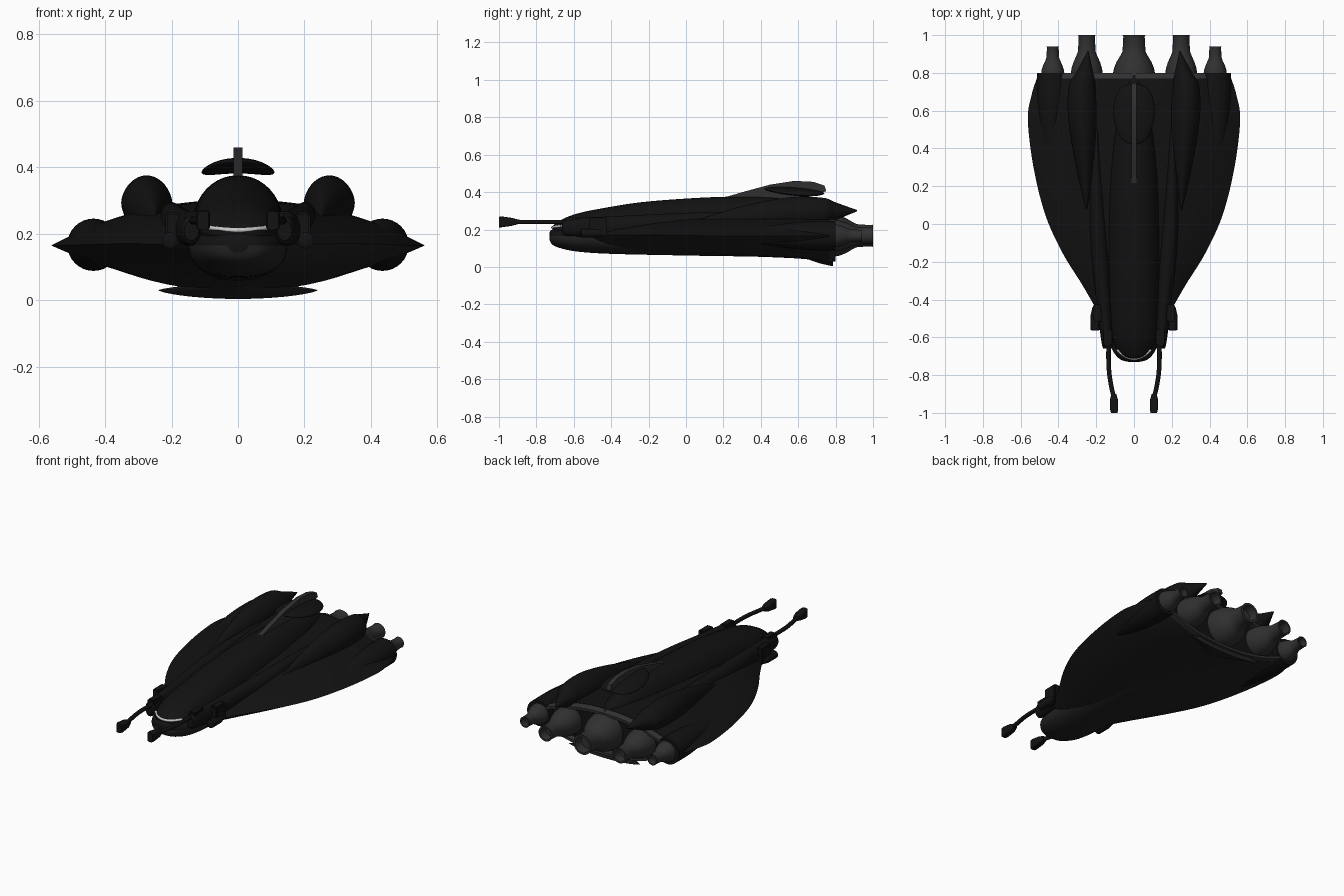
import bpy, bmesh, math
from mathutils import Vector

if "Cube" in bpy.data.objects:
    bpy.data.objects.remove(bpy.data.objects["Cube"])


def material(name, v):
    m = bpy.data.materials.new(name)
    m.diffuse_color = (v, v, v, 1)
    m.use_nodes = True
    m.node_tree.nodes["Principled BSDF"].inputs["Base Color"].default_value = m.diffuse_color
    return m


BLACK = material("black_paint", 0.006)
DARK = material("dark_grey", 0.016)
GREY = material("engine_grey", 0.03)
WHITE = material("white_light", 0.8)


def spline(rows, steps):
    """Catmull-Rom resampling of section rows."""
    out = []
    for i in range(len(rows) - 1):
        p = [rows[max(0, min(len(rows) - 1, i + k))] for k in (-1, 0, 1, 2)]
        for s in range(steps):
            t = s / steps
            out.append([0.5 * (2 * b + (c - a) * t + (2 * a - 5 * b + 4 * c - d) * t * t
                               + (3 * b - a - 3 * c + d) * t ** 3) for a, b, c, d in zip(*p)])
    return out + [list(rows[-1])]


def add(name, bm, mats, mirror=False):
    bmesh.ops.recalc_face_normals(bm, faces=bm.faces)
    me = bpy.data.meshes.new(name)
    bm.to_mesh(me)
    bm.free()
    for m in mats:
        me.materials.append(m)
    ob = bpy.data.objects.new(name, me)
    bpy.context.collection.objects.link(ob)
    if mirror:
        ob.modifiers.new("mirror", 'MIRROR').use_clip = False
    return ob


def loft(name, rows, mats, px=2.0, pz=2.0, steps=6, n=40, mirror=False):
    """Rows are y, centre x, half width, top z, bottom z, edge z."""
    bm = bmesh.new()
    rings = []
    for y, cx, w, zt, zb, ze in spline(rows, steps):
        ring = []
        for k in range(n):
            a = 2 * math.pi * k / n
            c, s = math.cos(a), math.sin(a)
            x = math.copysign(abs(c) ** (2 / px), c) * max(w, 0.001)
            h = abs(s) ** (2 / pz) if k % (n // 2) else 0
            ring.append(bm.verts.new((cx + x, y, ze + h * ((zt - ze) if s > 0 else (zb - ze)))))
        rings.append(ring)
    for r0, r1 in zip(rings, rings[1:]):
        for k in range(n):
            f = bm.faces.new((r0[k], r0[(k + 1) % n], r1[(k + 1) % n], r1[k]))
            f.material_index = 1 if len(mats) > 1 and k >= n // 2 else 0
    bm.faces.new(rings[0])
    bm.faces.new(rings[-1])
    return add(name, bm, mats, mirror)


def lathe(name, cx, cz, profile, mat, mirror=False, steps=1):
    rows = [(y, cx, r, cz + r, cz - r, cz) for y, r in profile]
    return loft(name, rows, [mat], steps=steps, n=32, mirror=mirror)


def plate(name, outline, half, mat):
    """Side outline (y, z) extruded across x."""
    bm = bmesh.new()
    f = bm.faces.new([bm.verts.new((-half, y, z)) for y, z in outline])
    g = bmesh.ops.extrude_face_region(bm, geom=[f])
    bmesh.ops.translate(bm, vec=(2 * half, 0, 0),
                        verts=[v for v in g['geom'] if isinstance(v, bmesh.types.BMVert)])
    return add(name, bm, [mat])


def box(name, loc, size, mat, bevel=0.006):
    bm = bmesh.new()
    bmesh.ops.create_cube(bm, size=1)
    for v in bm.verts:
        v.co = Vector([v.co[i] * size[i] + loc[i] for i in range(3)])
    bmesh.ops.bevel(bm, geom=bm.edges[:], offset=bevel, segments=2, affect='EDGES')
    return add(name, bm, [mat], True)


def tube(name, pts, radius, mat, mirror=False):
    cu = bpy.data.curves.new(name, 'CURVE')
    cu.dimensions = '3D'
    cu.bevel_depth, cu.bevel_resolution, cu.use_fill_caps = radius, 3, True
    for s in ((1, -1) if mirror else (1,)):
        sp = cu.splines.new('POLY')
        path = spline(pts, 6)
        sp.points.add(len(path) - 1)
        for p, q in zip(sp.points, path):
            p.co = (q[0] * s, q[1], q[2], 1)
    cu.materials.append(mat)
    bpy.context.collection.objects.link(bpy.data.objects.new(name, cu))


# wide hull with a sharp side edge
loft("hull", [(-.50, 0, .16, .22, .11, .17), (-.44, 0, .205, .235, .10, .17),
              (-.32, 0, .275, .25, .085, .17), (-.15, 0, .38, .265, .075, .17),
              (.05, 0, .47, .28, .068, .167), (.3, 0, .532, .295, .06, .165),
              (.55, 0, .562, .302, .048, .165), (.68, 0, .543, .302, .038, .165),
              (.77, 0, .515, .30, .028, .165)], [BLACK, DARK], 2.2, 1.0, n=64)

# stepped rear frame around the engines
loft("rear_frame", [(.765, 0, .515, .30, .028, .165), (.80, 0, .50, .285, .03, .165),
                    (.80, 0, .47, .27, .045, .165), (.755, 0, .45, .26, .055, .165)],
     [GREY], 2.2, 1.0, steps=1, n=64)
loft("rear_lower_lip", [(.66, 0, .04, .06, .038, .05), (.72, 0, .12, .055, .018, .04),
                        (.785, 0, .24, .05, .004, .03)], [DARK], 2, 1.4)

# fuselage: lower nose and long canopy
loft("lower_nose", [(-.73, 0, .03, .185, .145, .165), (-.715, 0, .075, .20, .12, .165),
                    (-.67, 0, .112, .205, .10, .165), (-.58, 0, .14, .21, .082, .165),
                    (-.4, 0, .15, .21, .07, .165), (0, 0, .15, .21, .061, .16),
                    (.4, 0, .14, .21, .054, .15), (.7, 0, .10, .2, .04, .15)],
     [BLACK, DARK], 2.4, 2.4)
loft("canopy", [(-.715, 0, .03, .215, .185, .2), (-.69, 0, .075, .238, .18, .2),
                (-.6, 0, .115, .28, .18, .205), (-.45, 0, .13, .313, .18, .21),
                (-.2, 0, .137, .35, .18, .22), (.2, 0, .132, .375, .2, .24),
                (.5, 0, .105, .368, .2, .25), (.68, 0, .07, .335, .2, .25),
                (.79, 0, .03, .29, .22, .25)], [BLACK], 2.1, 2.0)
tube("nose_light", [(x / 100, -.714 + .06 * (x / 10) ** 2, .211 + .01 * (x / 10) ** 2)
                    for x in range(-9, 10, 3)], .007, WHITE)

# shoulder strakes beside the canopy
loft("shoulder_strake", [(-.66, .14, .022, .24, .18, .21), (-.62, .143, .03, .26, .165, .21),
                         (-.4, .16, .04, .27, .165, .215), (-.1, .185, .045, .285, .17, .23),
                         (.2, .2, .035, .295, .2, .25), (.5, .2, .01, .295, .24, .27)],
     [BLACK], mirror=True)

# upper nacelles ending in spikes
loft("upper_nacelle", [(.06, .25, .004, .25, .22, .235), (.3, .26, .045, .325, .2, .26),
                       (.55, .273, .075, .372, .2, .29), (.73, .275, .07, .37, .215, .295),
                       (.80, .262, .046, .345, .25, .30), (.915, .243, .003, .304, .297, .30)],
     [BLACK], 2, 1.7, mirror=True)

# side nacelles flaring to the rear
lathe("side_nacelle", .435, .167, [(.25, .01), (.4, .045), (.55, .068), (.68, .078),
                                   (.80, .078)], BLACK, True, 5)

# engine bells with hollow nozzles
BELL = [(0, .9), (.06, 1), (.18, 1), (.32, .94), (.45, .82), (.58, .64), (.66, .55),
        (.74, .53), (.97, .5), (1, .53), (1, .42), (.8, .38)]
for nm, x, y0, y1, r in (("centre_engine", 0, .74, 1.0, .113), ("inner_engine", .25, .74, 1.0, .086),
                         ("outer_engine", .43, .76, .94, .062)):
    lathe(nm, x, .167, [(y0 + t * (y1 - y0), k * r) for t, k in BELL], GREY, x > 0)

# dorsal fin and its drooping cross wing
top = [(.2, .37), (.32, .405), (.45, .44), (.58, .46), (.68, .455), (.74, .435), (.75, .405)]
plate("dorsal_fin", top + [(.70, .39), (.62, .36), (.4, .355)], .014, GREY)
bm = bmesh.new()
bmesh.ops.create_uvsphere(bm, u_segments=40, v_segments=16, radius=1)
for v in bm.verts:
    x, y, z = v.co
    bx = math.copysign(abs(x) ** .8, x)
    v.co = (bx * .11, .58 + y * .16 + .02 * bx * bx, .405 + z * .02 - .02 * bx * bx - .012 * y)
add("cross_wing", bm, [BLACK])

# front prongs with blocky tips
tube("prong_arm", [(.13, -.58, .235), (.135, -.68, .24), (.132, -.78, .24), (.12, -.86, .24),
                   (.106, -.92, .242)], .012, BLACK, True)
loft("prong_tip", [(-1, .105, .017, .268, .212, .24), (-.985, .105, .021, .27, .212, .24),
                   (-.93, .106, .021, .262, .22, .24), (-.90, .107, .013, .254, .228, .24)],
     [BLACK], 5, 5, steps=1, n=24, mirror=True)
box("prong_mount", (.14, -.6, .235), (.045, .09, .065), BLACK)

# forward side pods
lathe("side_pod", .205, .18, [(-.565, .015), (-.56, .024), (-.48, .024), (-.44, .015)], BLACK, True)
box("side_pod_bracket", (.195, -.47, .215), (.045, .09, .10), BLACK)

bpy.ops.object.select_all(action='DESELECT')
for ob in bpy.data.objects:
    if ob.type == 'MESH':
        ob.select_set(True)
        bpy.context.view_layer.objects.active = ob
bpy.ops.object.shade_smooth_by_angle(angle=math.radians(35))
